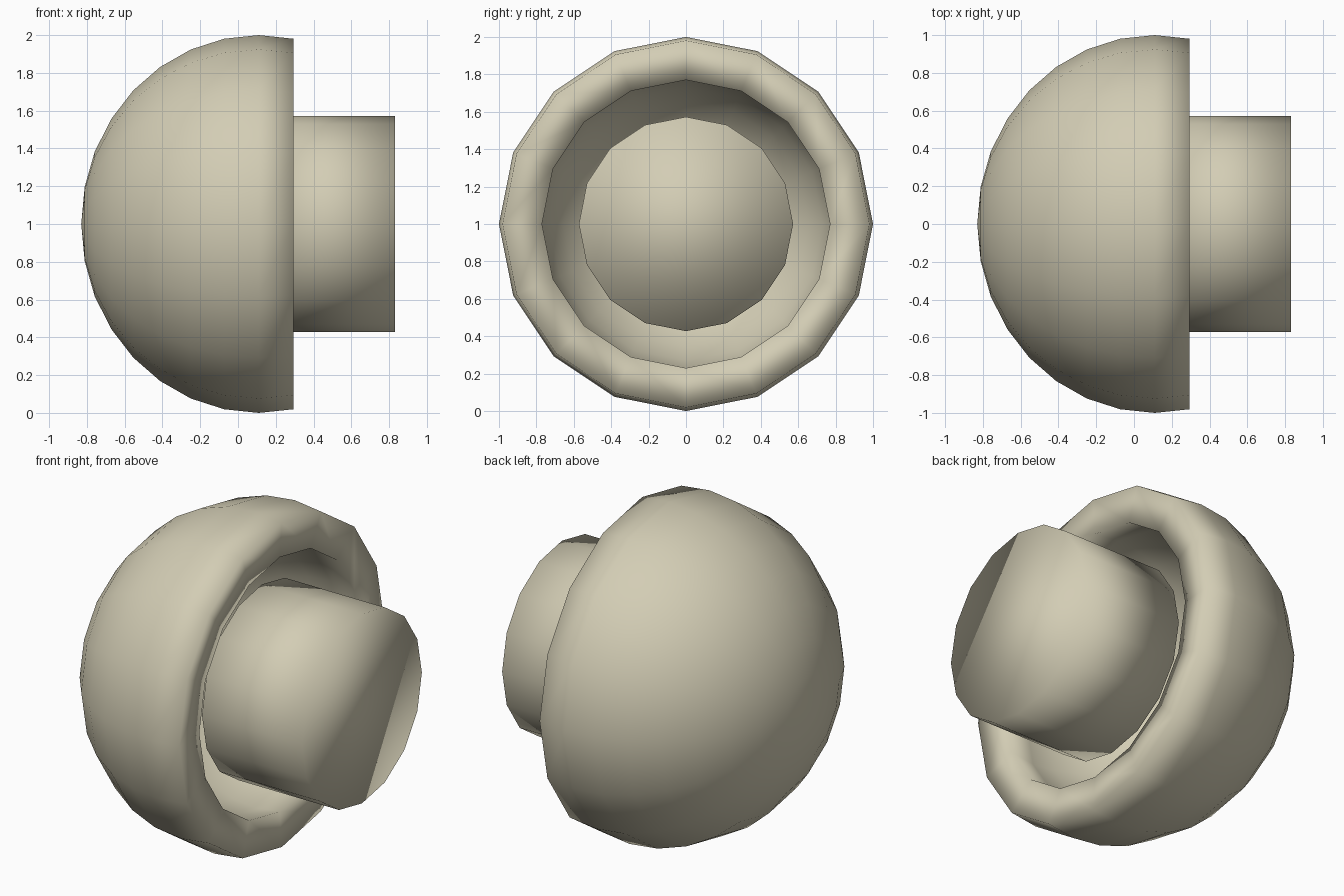
import bpy, bmesh, math

if "Cube" in bpy.data.objects:
    bpy.data.objects.remove(bpy.data.objects["Cube"])

SIDES = 16

beige = bpy.data.materials.new("warm_beige")
beige.diffuse_color = (0.65, 0.61, 0.46, 1)
beige.use_nodes = True
beige.node_tree.nodes["Principled BSDF"].inputs["Base Color"].default_value = beige.diffuse_color


def lathe(name, profile):
    """Revolve (x, radius) points about the x axis at z = 1; radius 0 makes a pole."""
    bm = bmesh.new()
    rings = []
    for x, r in profile:
        if r < 1e-6:
            rings.append([bm.verts.new((x, 0, 1))] * SIDES)
        else:
            rings.append([bm.verts.new((x, r * math.sin(2 * math.pi * i / SIDES),
                                        1 + r * math.cos(2 * math.pi * i / SIDES)))
                          for i in range(SIDES)])
    for a, b in zip(rings, rings[1:]):
        for i in range(SIDES):
            j = (i + 1) % SIDES
            loop = list(dict.fromkeys((a[i], a[j], b[j], b[i])))
            bm.faces.new(loop)
    # Close open ends with flat caps
    for ring in (rings[0], rings[-1]):
        if ring[0] is not ring[1]:
            bm.faces.new(ring)
    bmesh.ops.recalc_face_normals(bm, faces=bm.faces)
    for f in bm.faces:
        f.smooth = True
    me = bpy.data.meshes.new(name)
    bm.to_mesh(me)
    bm.free()
    me.materials.append(beige)
    ob = bpy.data.objects.new(name, me)
    bpy.context.collection.objects.link(ob)
    return ob


def arc(semi_x, radius, last):
    """Quarter-and-a-bit ellipse from the pole to just past the equator."""
    step = math.radians(11.25)
    return [(0.11 - semi_x * math.cos(k * step), radius * math.sin(k * step) if k else 0)
            for k in range(last + 1)]


# Thick hollow dome: outer skin, rim, inner skin
outer = arc(0.94, 1.0, 9)
inner = arc(0.735, 0.79, 8) + [(0.28, 0.77)]
lathe("dome_shell", outer + inner[::-1])

# Round stem sitting in the hollow
lathe("stem", [(0.16, 0.573), (0.83, 0.573)])
